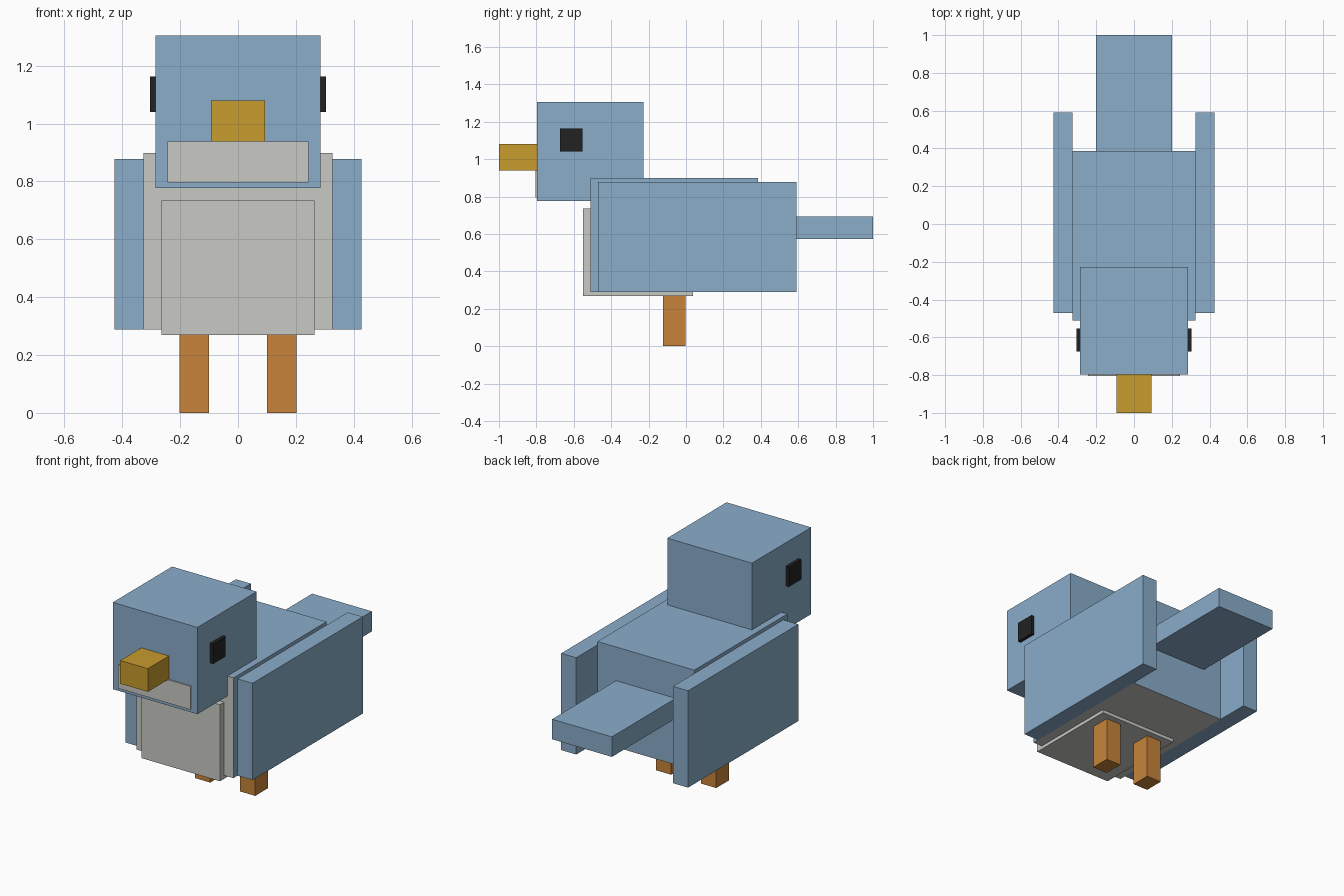
import bpy
import bmesh
from mathutils import Vector

if "Cube" in bpy.data.objects:
    bpy.data.objects.remove(bpy.data.objects["Cube"], do_unlink=True)


def material(name, color):
    mat = bpy.data.materials.new(name)
    mat.use_nodes = True
    mat.diffuse_color = (*color, 1)
    mat.node_tree.nodes["Principled BSDF"].inputs["Base Color"].default_value = (*color, 1)
    return mat


blue = material("feather blue", (0.254, 0.418, 0.591))
grey = material("belly grey", (0.584, 0.584, 0.552))
yellow = material("beak yellow", (0.578, 0.332, 0.027))
orange = material("leg orange", (0.578, 0.231, 0.042))
black = material("eye black", (0.016, 0.016, 0.016))


def box(name, mat, x, y, z):
    """Box spanning the (low, high) ranges on each axis."""
    low, high = map(Vector, zip(x, y, z))
    bm = bmesh.new()
    bmesh.ops.create_cube(bm, size=1)
    bmesh.ops.scale(bm, vec=high - low, verts=bm.verts)
    mesh = bpy.data.meshes.new(name)
    bm.to_mesh(mesh)
    bm.free()
    mesh.materials.append(mat)
    obj = bpy.data.objects.new(name, mesh)
    obj.location = (low + high) / 2
    bpy.context.collection.objects.link(obj)
    return obj


def centred(name, mat, half, y, z):
    return box(name, mat, (-half, half), y, z)


def pair(name, mat, x, y, z):
    box("left_" + name, mat, x, y, z)
    box("right_" + name, mat, (-x[1], -x[0]), y, z)


# Body, with grey front and underside
body = centred("body", blue, 0.326, (-0.51, 0.386), (0.289, 0.899))
body.data.materials.append(grey)
for face in body.data.polygons:
    if face.normal.y < -0.5 or face.normal.z < -0.5:
        face.material_index = 1

# Chest block wrapping the front and underside
centred("chest", grey, 0.264, (-0.551, 0.037), (0.269, 0.735))

# Head, throat patch and beak
centred("head", blue, 0.285, (-0.797, -0.227), (0.777, 1.305))
centred("throat", grey, 0.243, (-0.805, -0.78), (0.796, 0.938))
centred("beak", yellow, 0.093, (-1, -0.78), (0.939, 1.08))

# Tail
centred("tail", blue, 0.201, (0.37, 1), (0.572, 0.694))

# Mirrored parts
pair("wing", blue, (0.326, 0.427), (-0.47, 0.59), (0.289, 0.878))
pair("eye", black, (0.27, 0.305), (-0.674, -0.554), (1.041, 1.163))
pair("leg", orange, (0.101, 0.202), (-0.123, -0.002), (0, 0.3))
